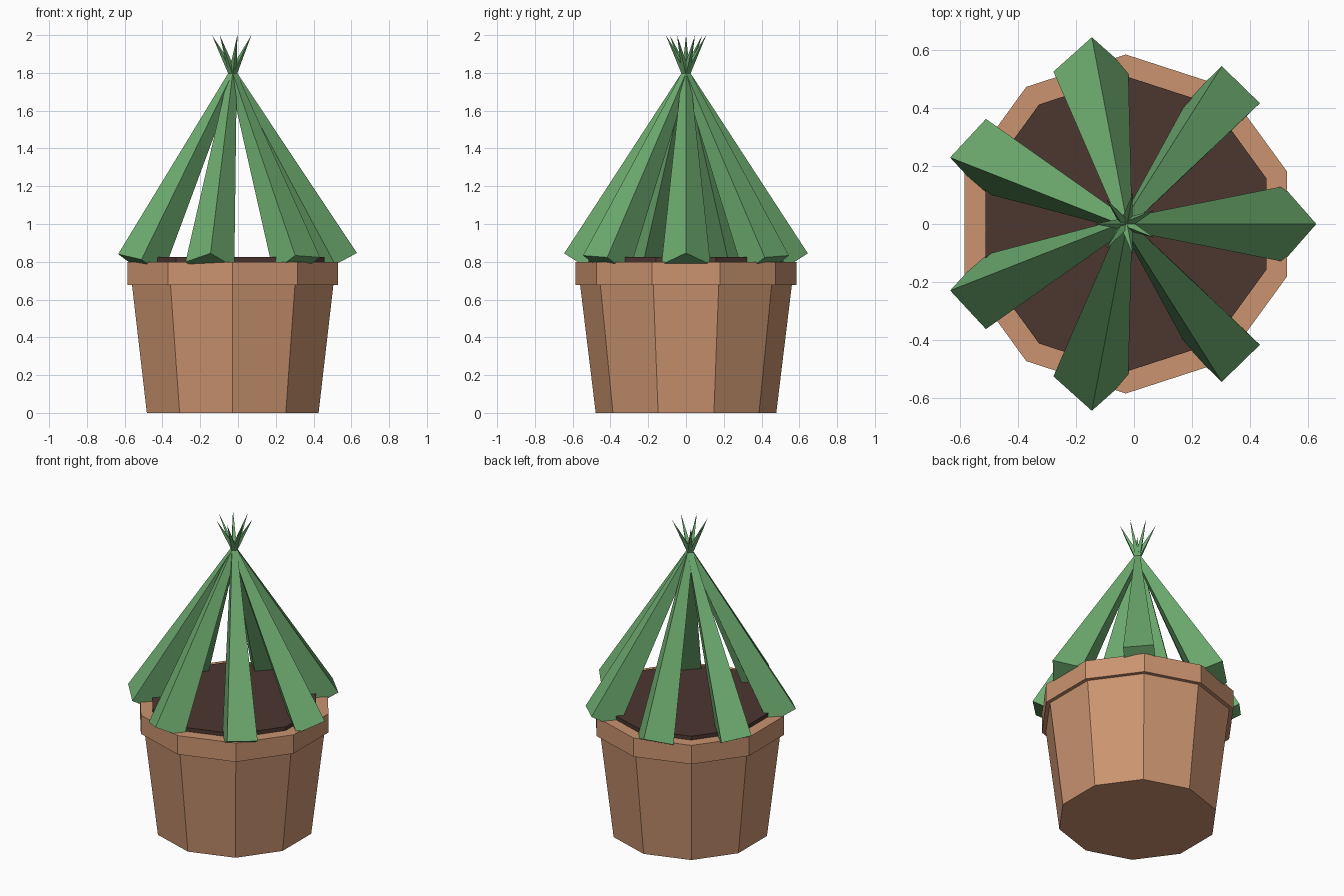
import bpy, bmesh, math
from mathutils import Vector, Matrix

if "Cube" in bpy.data.objects:
    bpy.data.objects.remove(bpy.data.objects["Cube"])

CX = -0.028  # shared axis of pot and leaves


def material(name, rgb):
    m = bpy.data.materials.new(name)
    lin = [((c / 255 + 0.055) / 1.055) ** 2.4 for c in rgb]
    m.diffuse_color = (*lin, 1)
    m.use_nodes = True
    m.node_tree.nodes["Principled BSDF"].inputs["Base Color"].default_value = m.diffuse_color
    return m


terracotta = material("terracotta", (203, 148, 112))
earth = material("dark earth", (76, 54, 47))
green = material("leaf green", (110, 173, 112))


def frustum(name, sides, r1, r2, start, end, mat, turn=0.0):
    """Flat-sided cone from start (radius r1) to end (radius r2)."""
    a, b = Vector(start), Vector(end)
    axis = b - a
    rot = Vector((0, 0, 1)).rotation_difference(axis.normalized()).to_matrix().to_4x4()
    ring = [Vector((math.cos(turn + math.tau * i / sides),
                    math.sin(turn + math.tau * i / sides), 0)) for i in range(sides)]
    bm = bmesh.new()
    low = [bm.verts.new(a + rot @ (p * r1)) for p in ring]
    bm.faces.new(low[::-1])
    if r2 > 0:
        high = [bm.verts.new(b + rot @ (p * r2)) for p in ring]
        bm.faces.new(high)
        for i in range(sides):
            j = (i + 1) % sides
            bm.faces.new((low[i], low[j], high[j], high[i]))
    else:
        tip = bm.verts.new(b)
        for i in range(sides):
            bm.faces.new((low[i], low[(i + 1) % sides], tip))
    me = bpy.data.meshes.new(name)
    bm.to_mesh(me)
    bm.free()
    me.materials.append(mat)
    ob = bpy.data.objects.new(name, me)
    bpy.context.collection.objects.link(ob)
    return ob


# Ten-sided pot: tapered body, straight rim, soil disc standing slightly proud
UP = math.pi / 2
frustum("pot_body", 10, 0.478, 0.562, (CX, 0, 0), (CX, 0, 0.69), terracotta, UP)
frustum("pot_rim", 10, 0.585, 0.585, (CX, 0, 0.677), (CX, 0, 0.80), terracotta, UP)
frustum("soil", 10, 0.51, 0.51, (CX, 0, 0.775), (CX, 0, 0.825), earth, UP)

# Seven four-sided leaves leaning inward and crossing near the top
for k in range(7):
    a = math.tau * k / 7
    c, s = math.cos(a), math.sin(a)
    frustum(f"leaf_{k + 1}", 4, 0.13, 0.0,
            (CX + 0.543 * c, 0.543 * s, 0.785),
            (CX - 0.11 * c, -0.11 * s, 2.0), green)
